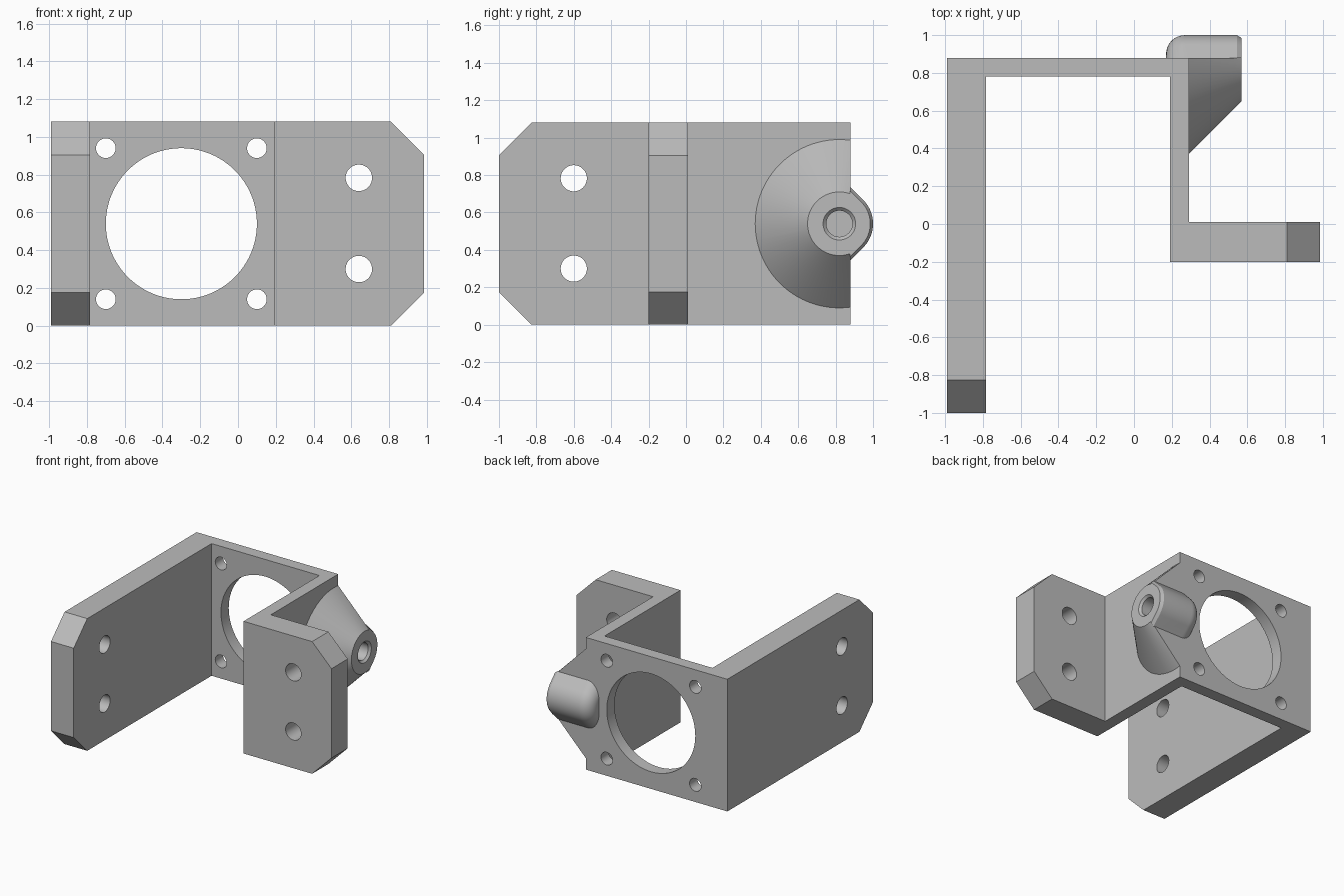
import bpy, bmesh
from math import pi, sin, cos, radians, sqrt
from mathutils import Vector, Matrix

if "Cube" in bpy.data.objects:
    bpy.data.objects.remove(bpy.data.objects["Cube"], do_unlink=True)

grey = bpy.data.materials.new("matte_grey")
grey.use_nodes = True
grey.diffuse_color = (0.5, 0.5, 0.5, 1)
grey.node_tree.nodes["Principled BSDF"].inputs["Base Color"].default_value = (0.5, 0.5, 0.5, 1)

TOP, MID, CUT = 1.08, 0.54, 0.175
BACK = 0.88                      # rear face of the motor plate
BOSS_Y = 0.82                    # axis of the pivot boss


def add_object(name, bm):
    bmesh.ops.recalc_face_normals(bm, faces=bm.faces)
    mesh = bpy.data.meshes.new(name)
    bm.to_mesh(mesh)
    bm.free()
    mesh.materials.append(grey)
    obj = bpy.data.objects.new(name, mesh)
    bpy.context.collection.objects.link(obj)
    return obj


def loft(name, rings):
    """Skin a row of equal-length closed rings and cap both ends."""
    bm = bmesh.new()
    rows = [[bm.verts.new(p) for p in ring] for ring in rings]
    n = len(rows[0])
    for a, b in zip(rows, rows[1:]):
        for i in range(n):
            bm.faces.new((a[i], a[(i + 1) % n], b[(i + 1) % n], b[i]))
    bm.faces.new(rows[0])
    bm.faces.new(rows[-1])
    return add_object(name, bm)


def circle_x(x, r, n=96):
    return [(x, BOSS_Y + r * cos(2 * pi * i / n), MID + r * sin(2 * pi * i / n)) for i in range(n)]


def hole(axis, a, z, r, start, end, n=48):
    """Round cutter along x or y."""
    def ring(t):
        pts = [(a + r * cos(2 * pi * i / n), z + r * sin(2 * pi * i / n)) for i in range(n)]
        return [(t, u, v) if axis == 'x' else (u, t, v) for u, v in pts]
    return loft("hole_cutter", [ring(start), ring(end)])


def boolean(target, tool, operation):
    mod = target.modifiers.new(operation.lower(), 'BOOLEAN')
    mod.operation, mod.solver, mod.object = operation, 'EXACT', tool
    bpy.context.view_layer.objects.active = target
    bpy.ops.object.modifier_apply(modifier=mod.name)
    bpy.data.objects.remove(tool, do_unlink=True)


def tip_outline(root, tip):
    """Side outline of an arm whose free end has two cut corners."""
    inner = tip - CUT if tip > root else tip + CUT
    return [(root, 0), (inner, 0), (tip, CUT), (tip, TOP - CUT), (inner, TOP), (root, TOP)]


# bracket body: one plan outline pulled straight up
plan = [(-0.99, -1), (-0.785, -1), (-0.785, 0.78), (0.19, 0.78), (0.19, -0.2),
        (0.985, -0.2), (0.985, 0.01), (0.29, 0.01), (0.29, BACK), (-0.99, BACK)]
bracket = loft("bracket", [[(x, y, z) for x, y in plan] for z in (0, TOP)])

# cut corners on the free ends of both arms
corner = [(1, 0), (1, 1), (0, 1)]
for up in (False, True):
    def wedge(end, sign):
        pts = [(end - sign * CUT, 0), (end, CUT), (end + sign * CUT, 0),
               (end + sign * CUT, -CUT), (end - sign * CUT, -CUT)]
        return [(u, TOP - v if up else v) for u, v in pts]
    side = wedge(-1, -1)
    boolean(bracket, loft("corner_cutter", [[(x, u, v) for u, v in side] for x in (-1.1, -0.7)]), 'DIFFERENCE')
    flange = wedge(0.985, 1)
    boolean(bracket, loft("corner_cutter", [[(u, y, v) for u, v in flange] for y in (-0.3, 0.1)]), 'DIFFERENCE')

# motor opening, its four screw holes, and the mounting holes
boolean(bracket, hole('y', -0.3, MID, 0.4, 0.7, 1.0, 128), 'DIFFERENCE')
for sx in (-1, 1):
    for sz in (-1, 1):
        boolean(bracket, hole('y', -0.3 + sx * 0.4, MID + sz * 0.4, 0.052, 0.7, 1.0), 'DIFFERENCE')
for z in (0.30, 0.783):
    boolean(bracket, hole('x', -0.6, z, 0.07, -1.1, -0.7), 'DIFFERENCE')
    boolean(bracket, hole('y', 0.64, z, 0.07, -0.3, 0.1), 'DIFFERENCE')

# cone gusset, trimmed flush with the rear face
cone = loft("cone_gusset", [circle_x(0.27, 0.45), circle_x(0.29, 0.45), circle_x(0.57, 0.17)])
trim = loft("trim_cutter", [[(x, y, z) for x, y in ((0, BACK), (1, BACK), (1, 1.5), (0, 1.5))]
                            for z in (-0.5, 1.5)])
boolean(cone, trim, 'DIFFERENCE')
boolean(bracket, cone, 'UNION')


# rounded boss on the rear face, with sloped sides
def boss_ring(x, r, n=24):
    base = BACK - 0.002
    half = r * sqrt(2) - (base - BOSS_Y)
    arc = [radians(-45 + 90 * i / n) for i in range(n + 1)]
    return ([(x, base, MID - half)]
            + [(x, BOSS_Y + r * cos(a), MID + r * sin(a)) for a in arc]
            + [(x, base, MID + half)])


FILLET = 0.1
sections = [(0.17 + FILLET * (1 - cos(t)), 0.18 - FILLET * (1 - sin(t)))
            for t in (pi / 2 * i / 10 for i in range(11))]
sections += [(0.545, 0.18), (0.57, 0.165)]
boolean(bracket, loft("boss", [boss_ring(x, r) for x, r in sections]), 'UNION')

# pivot bore with a chamfered mouth
bore = loft("bore_cutter", [circle_x(x, r, 48) for x, r in
                            ((0.22, 0.07), (0.553, 0.07), (0.57, 0.087), (0.6, 0.117))])
boolean(bracket, bore, 'DIFFERENCE')

bpy.ops.object.select_all(action='DESELECT')
bracket.select_set(True)
bpy.context.view_layer.objects.active = bracket
bpy.ops.object.shade_smooth_by_angle(angle=radians(25))
